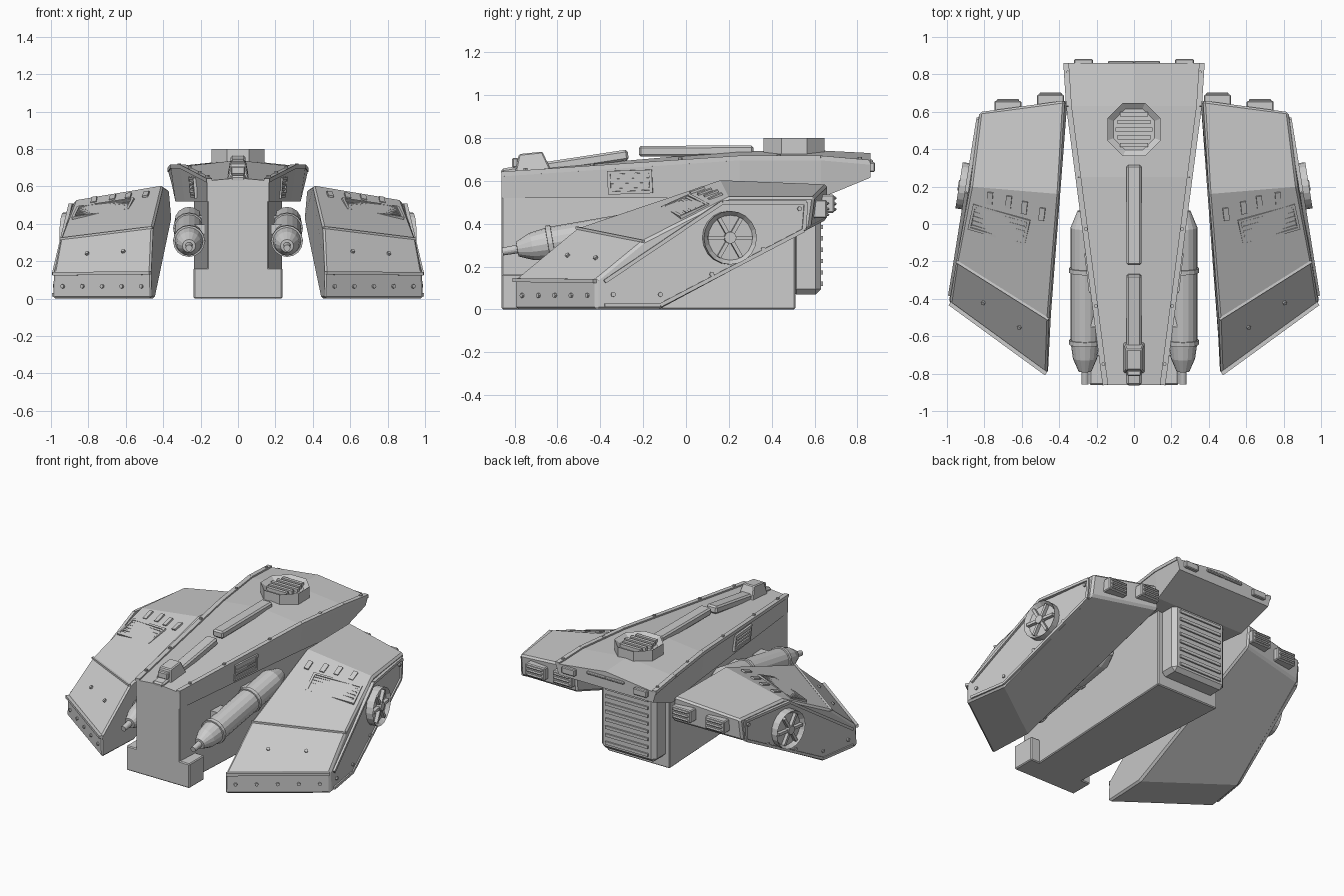
import bpy, bmesh, math
from mathutils import Matrix, Vector as V

if "Cube" in bpy.data.objects:
    bpy.data.objects.remove(bpy.data.objects["Cube"])


def finish(name, bm, mirror=False, bevel=0):
    bmesh.ops.recalc_face_normals(bm, faces=bm.faces)
    me = bpy.data.meshes.new(name)
    bm.to_mesh(me)
    bm.free()
    ob = bpy.data.objects.new(name, me)
    bpy.context.collection.objects.link(ob)
    if bevel:
        m = ob.modifiers.new("bevel", 'BEVEL')
        m.width, m.segments, m.limit_method = bevel, 1, 'ANGLE'
    if mirror:
        ob.modifiers.new("mirror", 'MIRROR')
    return ob


def box(bm, M, size, off=(0, 0, 0)):
    bmesh.ops.create_cube(bm, size=1, matrix=M @ Matrix.Translation(off) @ Matrix.Diagonal((*size, 1)))


def cyl(bm, M, r, depth, seg=8):
    return bmesh.ops.create_cone(bm, cap_ends=True, segments=seg, radius1=r, radius2=r, depth=depth, matrix=M)


def loft(bm, loops):
    rows = [[bm.verts.new(p) for p in lp] for lp in loops]
    for a, b in zip(rows, rows[1:]):
        for i in range(len(a)):
            j = (i + 1) % len(a)
            bm.faces.new((a[i], a[j], b[j], b[i]))
    bm.faces.new(rows[0])
    bm.faces.new(rows[-1])


def beam(bm, p, q, w, h):
    p, q = V(p), V(q)
    M = Matrix.Translation((p + q) / 2) @ (q - p).to_track_quat('Y', 'Z').to_matrix().to_4x4()
    box(bm, M, (w, (q - p).length, h))


def patch(quad, u, v):
    """Frame on a four-cornered surface: x along u, z along the normal."""
    a, b, c, d = map(V, quad)
    p = a.lerp(b, u).lerp(d.lerp(c, u), v)
    x = (b - a).lerp(c - d, v).normalized()
    n = x.cross((d - a).lerp(c - b, u)).normalized()
    R = Matrix((x, n.cross(x), n)).transposed().to_4x4()
    return Matrix.Translation(p) @ R


def bolts(name, quad, spots):
    bm = bmesh.new()
    for u, v in spots:
        cyl(bm, patch(quad, u, v), 0.011, 0.02)
    finish(name, bm, True)


def grille(name, M, w, h, n, t=0.02):
    """Raised frame with slats running along local x."""
    bm = bmesh.new()
    for s in (-1, 1):
        box(bm, M, (w, 0.014, t * 2), (0, s * (h / 2 - 0.007), 0))
        box(bm, M, (0.014, h, t * 2), (s * (w / 2 - 0.007), 0, 0))
    for i in range(n):
        box(bm, M, (w - 0.03, h / n * 0.45, t * 1.4), (0, (i + 0.5) * (h - 0.02) / n - (h - 0.02) / 2, 0))
    finish(name, bm, True)


# Upper hull: y, edge half width, edge z, bottom half width, bottom z, ridge z
stations = [(-0.86, 0.165, 0.63, 0.165, 0.52, 0.645), (0.25, 0.31, 0.705, 0.285, 0.52, 0.74),
            (0.63, 0.36, 0.705, 0.335, 0.52, 0.742), (0.86, 0.375, 0.685, 0.355, 0.615, 0.73)]
bm = bmesh.new()
loft(bm, [[(-b, y, zb), (b, y, zb), (w, y, ze), (0, y, zc), (-w, y, ze)] for y, w, ze, b, zb, zc in stations])
finish("upper_hull", bm)

# Keel, front feet and rear radiator
bm = bmesh.new()
loft(bm, [[(-w, y, 0), (w, y, 0), (w, y, 0.56), (-w, y, 0.56)] for y, w in ((-0.86, 0.164), (0.51, 0.235))])
finish("keel", bm, bevel=0.006)
I = Matrix.Identity(4)
bm = bmesh.new()
box(bm, I, (0.10, 0.16, 0.165), (0.187, -0.78, 0.0825))
finish("keel_foot", bm, True, 0.006)
bm = bmesh.new()
box(bm, I, (0.41, 0.14, 0.47), (0, 0.56, 0.305))
finish("radiator", bm, bevel=0.025)
bm = bmesh.new()
for i in range(8):
    box(bm, I, (0.32, 0.02, 0.02), (0, 0.63, 0.12 + i * 0.053))
finish("radiator_slats", bm)

# Deck rim strips with bolts, and hull side seam
edge = [V((w - 0.012, y, ze + 0.002)) for y, w, ze, *_ in stations]
bm = bmesh.new()
for p, q in zip(edge, edge[1:]):
    beam(bm, p, q, 0.03, 0.022)
finish("deck_rim", bm, True)
bm = bmesh.new()
for p, q, ts in ((edge[0], edge[1], (0.1, 0.38, 0.75)), (edge[1], edge[3], (0.3, 0.92))):
    for t in ts:
        cyl(bm, Matrix.Translation(p.lerp(q, t) + V((-0.004, 0, 0.012))), 0.01, 0.02)
finish("rim_bolts", bm, True)
s0, s1 = stations[:2]
side = [(s0[3], s0[0], s0[4]), (s1[3], s1[0], s1[4]), (s1[1], s1[0], s1[2]), (s0[1], s0[0], s0[2])]
grille("hull_side_vent", patch(side, 0.54, 0.5), 0.21, 0.11, 4, 0.012)

# Spine strips, turret and octagonal vent
bm = bmesh.new()
beam(bm, (0, -0.86, 0.632), (0, -0.27, 0.722), 0.08, 0.05)
beam(bm, (0, -0.22, 0.738), (0, 0.315, 0.741), 0.08, 0.05)
finish("spine", bm, bevel=0.01)
bm = bmesh.new()
prof = [(-0.80, 0.63, 0.058), (-0.78, 0.725, 0.042), (-0.67, 0.737, 0.042), (-0.63, 0.65, 0.058)]
loft(bm, [[(s * w, y, z) for y, z, w in prof] for s in (-1, 1)])
box(bm, I, (0.075, 0.03, 0.045), (0, -0.797, 0.685))
finish("turret", bm, bevel=0.006)
bm = bmesh.new()
M = Matrix.Translation((0, 0.505, 0.755)) @ Matrix.Rotation(math.pi / 8, 4, 'Z')
cyl(bm, M, 0.154, 0.09)
top = max(bm.faces, key=lambda f: f.calc_center_median().z)
bmesh.ops.inset_region(bm, faces=[top], thickness=0.035)
for v in top.verts:
    v.co.z -= 0.025
for i in range(-2, 3):
    box(bm, I, (0.2 - 0.025 * abs(i), 0.022, 0.03), (0, 0.505 + i * 0.041, 0.783))
finish("deck_vent", bm)

# Lamps on the rear edge of the hull
bm = bmesh.new()
box(bm, I, (0.10, 0.04, 0.045), (0.27, 0.862, 0.665))
box(bm, I, (0.14, 0.02, 0.018), (0.07, 0.862, 0.69))
finish("rear_lamps", bm, True, 0.005)

# Slung tanks, turned along a tilted axis
bm = bmesh.new()
axis = V((0, -0.985, -0.17))
M = Matrix.Translation((0.262, 0.07, 0.43)) @ axis.to_track_quat('Z', 'Y').to_matrix().to_4x4()
turn = [(0, .04), (.09, .077), (.31, .077), (.311, .085), (.335, .085), (.336, .077), (.70, .077), (.701, .085),
        (.725, .085), (.726, .075), (.80, .065), (.87, .035), (.871, .02), (.94, .018)]
loft(bm, [[M @ V((r * math.cos(a), r * math.sin(a), t)) for a in [k * math.tau / 16 for k in range(16)]]
          for t, r in turn])
finish("tank", bm, True)
bm = bmesh.new()
for y, z in ((-0.2, 0.42), (-0.5, 0.37)):
    box(bm, I, (0.10, 0.1, 0.05), (0.2, y, z))
finish("tank_bracket", bm, True)

# Side pods: matching inner and outer profiles
inn = [(.46, -.80, 0), (.465, -.80, .14), (.455, -.51, .38), (.40, .16, .605),
       (.37, .66, .585), (.355, .66, .42), (.445, -.48, 0)]
out = [(.99, -.42, 0), (.985, -.42, .14), (.952, -.20, .32), (.875, .20, .525),
       (.825, .60, .525), (.83, .58, .38), (.945, -.12, 0)]
bm = bmesh.new()
loft(bm, [inn, out])
finish("side_pod", bm, True, 0.012)


def span(i, j):
    return [inn[i], out[i], out[j], inn[j]]


# Pod front ledge and bolts
bm = bmesh.new()
beam(bm, (.47, -.80, .137), (.985, -.425, .133), 0.022, 0.018)
beam(bm, (.457, -.51, .381), (.950, -.20, .319), 0.014, 0.012)
finish("pod_ledge", bm, True)
bolts("pod_strip_bolts", span(0, 1), [(0.1 + 0.2 * i, 0.47) for i in range(5)])
bolts("pod_plate_bolts", span(1, 2), [(0.3, 0.5), (0.68, 0.5)])

# Pod top grille and four small slots
deck = span(2, 3)
grille("pod_grille", patch(deck, 0.62, 0.63), 0.32, 0.15, 5, 0.013)
bm = bmesh.new()
for u, v in ((0.17, 0.82), (0.37, 0.85), (0.55, 0.88), (0.76, 0.89)):
    box(bm, patch(deck, u, v), (0.03, 0.07, 0.025))
finish("pod_slots", bm, True)

# Pod outer rim, side bolts and fan
flank = [(.99, -.42, 0), (.83, .58, 0), (.83, .58, .53), (.99, -.42, .53)]
pts = [patch(flank, y + 0.42, z / 0.53).translation for y, z in
       ((-.38, .13), (.17, .50), (.56, .50), (.55, .37), (-.12, .02), (-.38, .02))]
bm = bmesh.new()
for p, q in zip(pts, pts[1:]):
    beam(bm, p, q, 0.02, 0.018)
finish("pod_side_rim", bm, True)
bolts("pod_side_bolts", flank, [(y + 0.42, z / 0.53) for y, z in
      ((-.34, .07), (-.12, .07), (.12, .165), (.36, .28), (.53, .47))])
M = patch(flank, 0.62, 0.335 / 0.53)
bm = bmesh.new()
cyl(bm, M, 0.125, 0.09, 20)
face = max(bm.faces, key=lambda f: f.calc_center_median().x)
bmesh.ops.inset_region(bm, faces=[face], thickness=0.02)
for v in face.verts:
    v.co.x -= 0.025
cyl(bm, M @ Matrix.Translation((0, 0, 0.03)), 0.028, 0.04, 12)
for i in range(6):
    box(bm, M @ Matrix.Rotation(i * math.tau / 6, 4, 'Z'), (0.09, 0.018, 0.03), (0.06, 0, 0.028))
finish("pod_fan", bm, True)

# Pod rear thrusters with slats
bm = bmesh.new()
for u in (0.82, 0.33):
    M = patch(span(5, 4), 1 - u, 0.5)
    M = Matrix.Translation(M.translation)
    box(bm, M, (0.145, 0.09, 0.085))
    for k in (-1, 0, 1):
        box(bm, M, (0.12, 0.02, 0.014), (0, 0.046, k * 0.026))
finish("pod_thrusters", bm, True, 0.006)
